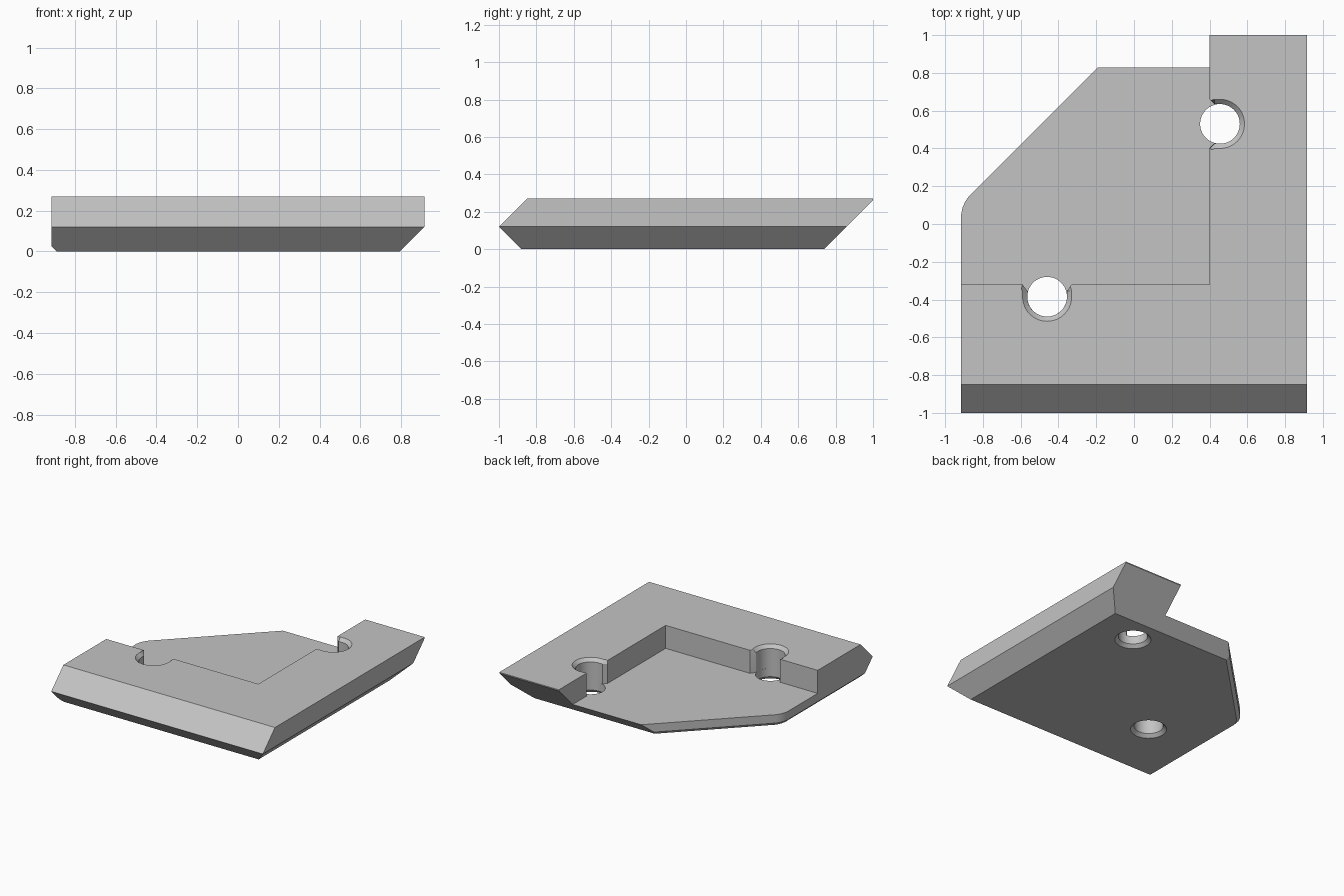
import bpy, bmesh
from math import sin, cos, pi, radians
from mathutils import Vector, Matrix

old = bpy.data.objects.get("Cube")
if old:
    bpy.data.objects.remove(old, do_unlink=True)

TOP, FLOOR = 0.27, 0.09
W = 0.915            # half width
HOLE, RIM = 0.105, 0.13

grey = bpy.data.materials.new("plain grey")
grey.use_nodes = True
grey.diffuse_color = (0.55, 0.55, 0.55, 1)
grey.node_tree.nodes["Principled BSDF"].inputs["Base Color"].default_value = (0.55, 0.55, 0.55, 1)


def make_object(name, bm):
    bmesh.ops.recalc_face_normals(bm, faces=bm.faces)
    mesh = bpy.data.meshes.new(name)
    bm.to_mesh(mesh)
    bm.free()
    mesh.materials.append(grey)
    ob = bpy.data.objects.new(name, mesh)
    bpy.context.collection.objects.link(ob)
    return ob


def box(lo, hi):
    bm = bmesh.new()
    lo, hi = Vector(lo), Vector(hi)
    bmesh.ops.create_cube(bm, size=1, matrix=Matrix.Translation((lo + hi) / 2) @ Matrix.Diagonal((*(hi - lo), 1)))
    return bm


def slice_off(bm, point, normal):
    """Remove everything on the outer side of a plane and close the cut."""
    geom = bm.verts[:] + bm.edges[:] + bm.faces[:]
    cut = bmesh.ops.bisect_plane(bm, geom=geom, dist=1e-6, plane_co=point,
                                 plane_no=Vector(normal).normalized(), clear_outer=True)
    edges = [e for e in cut["geom_cut"] if isinstance(e, bmesh.types.BMEdge)]
    bmesh.ops.edgeloop_fill(bm, edges=edges)


def loft(rings):
    """Closed solid through rings of equal point count."""
    bm = bmesh.new()
    loops = [[bm.verts.new(p) for p in ring] for ring in rings]
    n = len(loops[0])
    for a, b in zip(loops, loops[1:]):
        for i in range(n):
            j = (i + 1) % n
            bm.faces.new((a[i], a[j], b[j], b[i]))
    bm.faces.new(loops[0][::-1])
    bm.faces.new(loops[-1])
    return bm


def subtract(target, cutter):
    cutter.hide_render = True
    mod = target.modifiers.new("cut", 'BOOLEAN')
    mod.operation = 'DIFFERENCE'
    mod.solver = 'EXACT'
    mod.object = cutter
    bpy.context.view_layer.objects.active = target
    bpy.ops.object.modifier_apply(modifier=mod.name)
    bpy.data.objects.remove(cutter, do_unlink=True)


# Plate with bevelled front, back and right edges
bm = box((-1, -1, 0), (W, 1, TOP))
slice_off(bm, (0, -1, 0.12), (0, -1, 1))
slice_off(bm, (0, -1, 0.12), (0, -1, -1))
slice_off(bm, (W, 0, 0.12), (1, 0, -1))
slice_off(bm, (0, 1, 0.262), (0, 1, -1))

# Left side, rounded corner and diagonal, each with a small lower chamfer
RADIUS, STEPS = 0.169, 4
for i in range(STEPS + 1):
    a = radians(180 - 45 * i / STEPS)
    n = Vector((cos(a), sin(a), 0))
    p = Vector((RADIUS - W, 0.035, 0.025)) + n * RADIUS
    slice_off(bm, p, n)
    slice_off(bm, p, n - Vector((0, 0, 1)))
plate = make_object("corner_plate", bm)

# Recessed pocket
subtract(plate, make_object("pocket_cutter", box((-2, -0.32, FLOOR), (0.4, 2, 1))))


# Screw holes, each opening into the pocket
def circle(r, z, n=48):
    return [(r * cos(2 * pi * i / n), r * sin(2 * pi * i / n), z) for i in range(n)]


def open_bore(r, z, reach, n=32):
    """Round bore outline whose mouth, at local +x, flares to the rim width."""
    arc = [(r * cos(a), r * sin(a), z) for a in (pi / 2 + pi * i / n for i in range(n + 1))]
    low = [(0.03, -r, z), (reach, -RIM, z), (reach + 0.06, -RIM, z)]
    return arc + low + [(x, -y, z) for x, y, z in reversed(low)]


C = RIM - HOLE       # chamfer size
for x, y, turn, reach in ((0.455, 0.53, 180, 0.055), (-0.46, -0.385, 90, 0.065)):
    place = Matrix.Translation((x, y, 0)) @ Matrix.Rotation(radians(turn), 4, 'Z')
    through = loft([circle(RIM + 0.01, -0.01), circle(HOLE, C), circle(HOLE, 0.2)])
    bore = loft([open_bore(HOLE, FLOOR, reach), open_bore(HOLE, TOP - C, reach),
                 open_bore(RIM + 0.01, TOP + 0.01, reach)])
    for name, cutter in (("hole_cutter", through), ("bore_cutter", bore)):
        bmesh.ops.transform(cutter, matrix=place, verts=cutter.verts)
        subtract(plate, make_object(name, cutter))

bpy.ops.object.select_all(action='DESELECT')
plate.select_set(True)
bpy.context.view_layer.objects.active = plate
bpy.ops.object.shade_smooth_by_angle(angle=radians(25))
